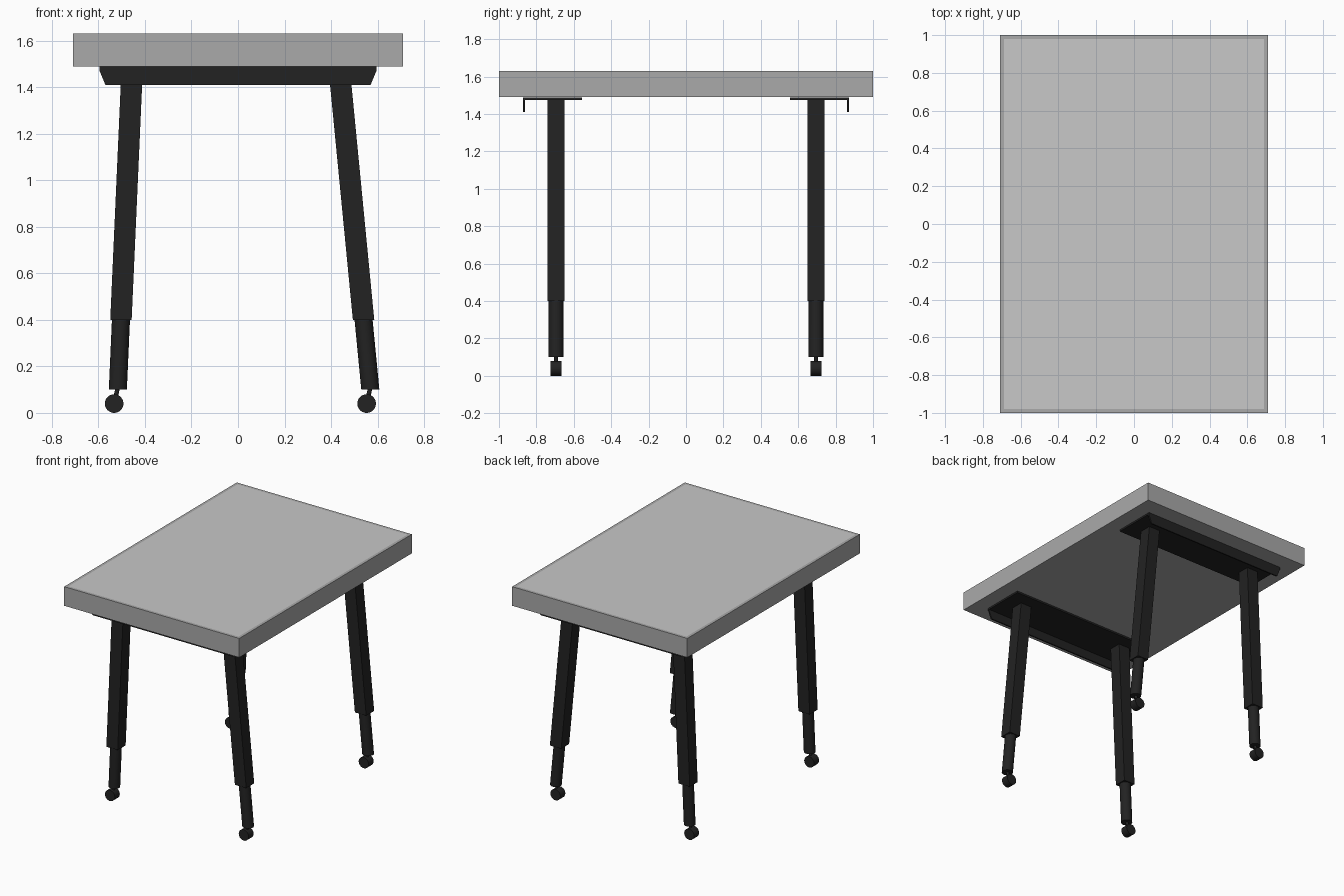
import bpy, bmesh, math
from mathutils import Matrix

if "Cube" in bpy.data.objects:
    bpy.data.objects.remove(bpy.data.objects["Cube"])


def material(name, rgb):
    m = bpy.data.materials.new(name)
    m.use_nodes = True
    m.diffuse_color = (*rgb, 1)
    m.node_tree.nodes["Principled BSDF"].inputs["Base Color"].default_value = (*rgb, 1)
    return m


surface_grey = material("light grey surface", (0.58, 0.58, 0.58))
edge_grey = material("mid grey edge", (0.40, 0.40, 0.40))
black = material("black metal", (0.016, 0.016, 0.016))


def finish(name, bm, mats, smooth=False):
    bmesh.ops.recalc_face_normals(bm, faces=bm.faces)
    mesh = bpy.data.meshes.new(name)
    bm.to_mesh(mesh)
    bm.free()
    for m in mats:
        mesh.materials.append(m)
    ob = bpy.data.objects.new(name, mesh)
    bpy.context.collection.objects.link(ob)
    if smooth:
        bpy.ops.object.select_all(action='DESELECT')
        bpy.context.view_layer.objects.active = ob
        ob.select_set(True)
        bpy.ops.object.shade_smooth_by_angle(angle=math.radians(35))
    return ob


def box_bm(x, y, z):
    """Box from three (low, high) ranges."""
    bm = bmesh.new()
    bmesh.ops.create_cube(bm, size=1)
    for v in bm.verts:
        for i, (lo, hi) in enumerate((x, y, z)):
            v.co[i] = lo if v.co[i] < 0 else hi
    return bm


def post(name, sides, radius, low, high):
    """Leaning prism with level ends; low and high are end centres."""
    bm = bmesh.new()
    turn = math.pi / sides
    rings = []
    for c in (low, high):
        rings.append([bm.verts.new((c[0] + radius * math.cos(turn * (2 * i + 1)),
                                    c[1] + radius * math.sin(turn * (2 * i + 1)), c[2]))
                      for i in range(sides)])
    for ring in rings:
        bm.faces.new(ring)
    for i in range(sides):
        j = (i + 1) % sides
        bm.faces.new((rings[0][i], rings[0][j], rings[1][j], rings[1][i]))
    return finish(name, bm, [black], sides > 4)


# Tabletop with a darker border around the inset surface
bm = box_bm((-0.71, 0.71), (-1, 1), (1.49, 1.63))
bm.faces.ensure_lookup_table()
top = max(bm.faces, key=lambda f: f.calc_center_median().z)
bmesh.ops.inset_region(bm, faces=[top], thickness=0.03)
top.material_index = 1
finish("tabletop", bm, [edge_grey, surface_grey])

# Mounting plates, each with a tapered outer flange
for end, s in (("front", -1), ("back", 1)):
    finish(end + "_mounting_plate",
           box_bm((-0.595, 0.595), sorted((s * 0.555, s * 0.872)), (1.476, 1.489)), [black])
    bm = bmesh.new()
    outline = [(-0.57, 1.41), (0.57, 1.41), (0.595, 1.47), (0.595, 1.489),
               (-0.595, 1.489), (-0.595, 1.47)]
    face = bm.faces.new([bm.verts.new((x, s * 0.872, z)) for x, z in outline])
    out = bmesh.ops.extrude_face_region(bm, geom=[face])
    for v in out["geom"]:
        if isinstance(v, bmesh.types.BMVert):
            v.co.y -= s * 0.01
    finish(end + "_flange", bm, [black])

# Legs: square tube, round extension, stem and caster wheel
for end, y in (("front", -0.695), ("back", 0.695)):
    for side, x_top, lean in (("right", -0.455, -0.0446), ("left", 0.435, 0.097)):
        def at(z):
            return (x_top + lean * (1.48 - z), y, z)
        tag = end + "_" + side
        post(tag + "_leg_tube", 4, 0.046 * math.sqrt(2), at(0.4), at(1.48))
        post(tag + "_leg_extension", 32, 0.039, at(0.1), at(0.42))
        foot = at(0.1)
        hub = (foot[0] - 0.016, y, 0.04)
        post(tag + "_caster_stem", 16, 0.01, hub, (foot[0], y, 0.11))
        bm = bmesh.new()
        bmesh.ops.create_cone(bm, cap_ends=True, segments=32, radius1=0.04, radius2=0.04, depth=0.058,
                              matrix=Matrix.Translation(hub) @ Matrix.Rotation(math.pi / 2, 4, 'X'))
        finish(tag + "_caster_wheel", bm, [black], True)
